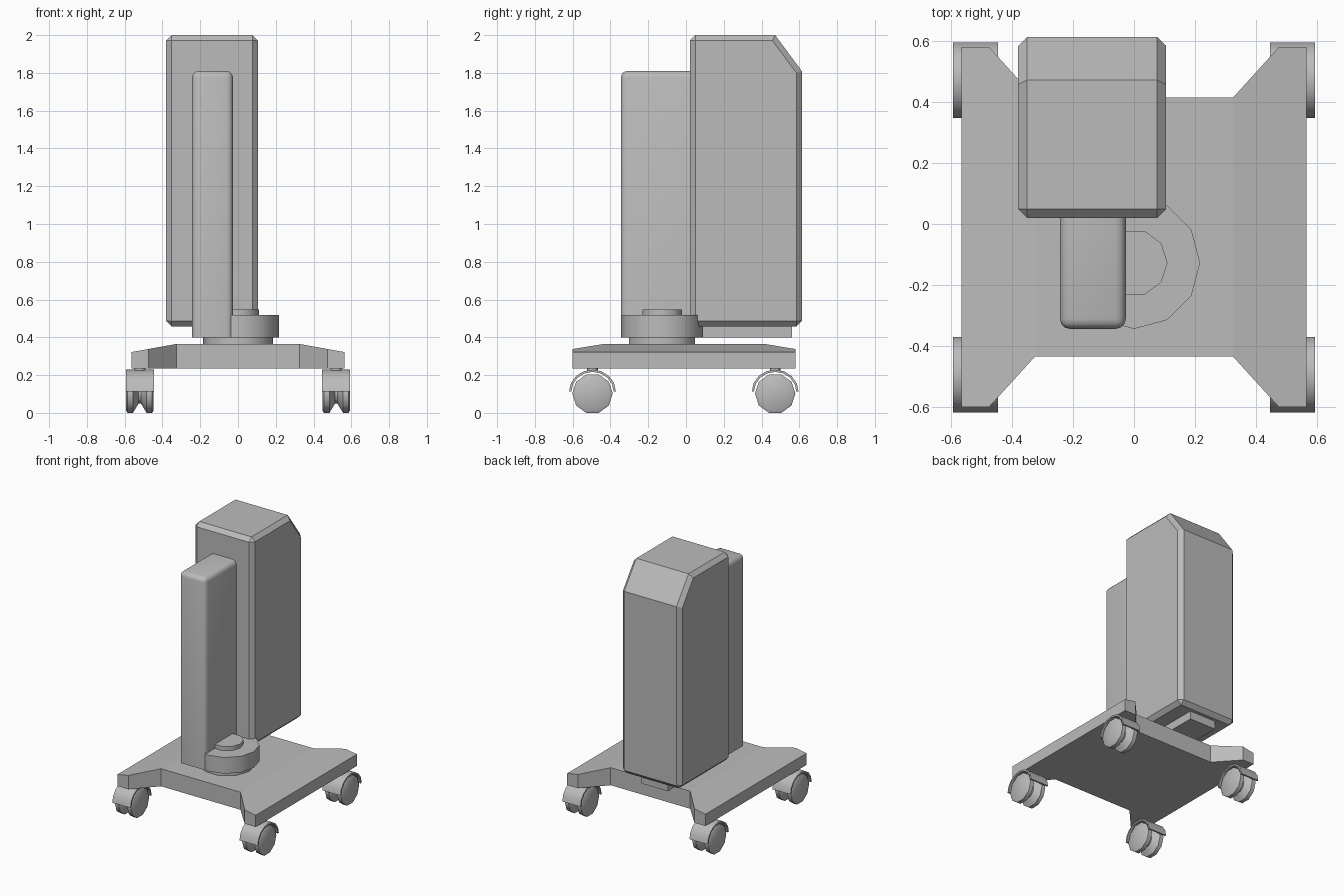
import bpy, bmesh, math
from mathutils import Matrix, Vector

if "Cube" in bpy.data.objects:
    bpy.data.objects.remove(bpy.data.objects["Cube"], do_unlink=True)

GREY = (0.5, 0.5, 0.5, 1)
mat = bpy.data.materials.new("plain grey")
mat.use_nodes = True
mat.diffuse_color = GREY
mat.node_tree.nodes["Principled BSDF"].inputs["Base Color"].default_value = GREY


def finish(name, bm, smooth=None):
    bmesh.ops.recalc_face_normals(bm, faces=bm.faces)
    mesh = bpy.data.meshes.new(name)
    bm.to_mesh(mesh)
    bm.free()
    mesh.materials.append(mat)
    ob = bpy.data.objects.new(name, mesh)
    bpy.context.collection.objects.link(ob)
    if smooth:
        bpy.ops.object.select_all(action='DESELECT')
        ob.select_set(True)
        bpy.context.view_layer.objects.active = ob
        bpy.ops.object.shade_smooth_by_angle(angle=math.radians(smooth))


def box_bm(lo, hi):
    bm = bmesh.new()
    lo, hi = Vector(lo), Vector(hi)
    at = Matrix.Translation((lo + hi) / 2) @ Matrix.Diagonal(hi - lo).to_4x4()
    bmesh.ops.create_cube(bm, size=1, matrix=at)
    return bm


def cylinder(name, sides, r, x, y, z0, z1):
    bm = bmesh.new()
    at = Matrix.Translation((x, y, (z0 + z1) / 2))
    bmesh.ops.create_cone(bm, cap_ends=True, segments=sides, radius1=r, radius2=r,
                          depth=z1 - z0, matrix=at)
    # put a corner on the +x axis
    c = Vector((x, y, 0))
    first = max(bm.verts, key=lambda v: v.co.x).co - c
    bmesh.ops.rotate(bm, verts=bm.verts, cent=c,
                     matrix=Matrix.Rotation(-math.atan2(first.y, first.x), 3, 'Z'))
    finish(name, bm, 40)


# Base plate: cut-away front and back, top sloping down at both sides
bm = bmesh.new()
right_side = [(0.325, -0.435), (0.475, -0.60), (0.565, -0.60),
              (0.565, 0.58), (0.475, 0.58), (0.325, 0.415)]
outline = right_side + [(-x, y) for x, y in reversed(right_side)]
low = [bm.verts.new((x, y, 0.235)) for x, y in outline]
top = [bm.verts.new((x, y, 0.365 - 0.18 * (abs(x) - 0.325))) for x, y in outline]
bm.faces.new(low)
bm.faces.new(top[:6])
bm.faces.new(top[6:])
bm.faces.new((top[0], top[5], top[6], top[11]))
for i in range(len(low)):
    j = (i + 1) % len(low)
    bm.faces.new((low[i], low[j], top[j], top[i]))
finish("base_plate", bm)

# Tower cabinet: side profile with a sloped back top, chamfered edges
bm = bmesh.new()
profile = [(0.02, 0.458), (0.613, 0.458), (0.613, 1.81), (0.472, 2.0), (0.02, 2.0)]
face = bm.faces.new([bm.verts.new((-0.38, y, z)) for y, z in profile])
ext = bmesh.ops.extrude_face_region(bm, geom=[face])
for v in [g for g in ext["geom"] if isinstance(g, bmesh.types.BMVert)]:
    v.co.x = 0.105
bmesh.ops.recalc_face_normals(bm, faces=bm.faces)
edges = [e for e in bm.edges
         if not (abs(e.verts[0].co.x - e.verts[1].co.x) > 0.1
                 and e.verts[0].co.z > 1 and e.verts[0].co.y > 0.3)]
bmesh.ops.bevel(bm, geom=edges, offset=0.029, segments=1, affect='EDGES')
finish("tower_cabinet", bm)

# Column in front of the tower, rounded on its front and top edges
X0, X1 = -0.243, -0.027
bm = box_bm((X0, -0.344, 0.398), (X1, 0.07, 1.81))
edges = []
for e in bm.edges:
    a, b = e.verts[0].co, e.verts[1].co
    upright_front = abs(a.z - b.z) > 0.1 and a.y < 0
    top_rim = a.z > 1 and b.z > 1 and min(a.y, b.y) < 0
    if upright_front or top_rim:
        edges.append(e)
bmesh.ops.bevel(bm, geom=edges, offset=0.033, segments=3, profile=0.5, affect='EDGES')
finish("front_column", bm, 40)

# Foot carrying the tower
finish("tower_foot", box_bm((X0, 0.0, 0.398), (X1, 0.56, 0.475)))

# Swivel joint
HUB_Y = -0.127
cylinder("swivel_plate", 10, 0.185, 0, HUB_Y, 0.36, 0.402)
cylinder("swivel_knuckle", 12, 0.217, 0, HUB_Y, 0.398, 0.517)
cylinder("swivel_pin", 10, 0.11, 0, HUB_Y, 0.40, 0.547)


# Casters: twin wheel with a tapered middle gap, under a curved hood
def wheel(name, x, y, r=0.107, half=0.073):
    bm = bmesh.new()
    shape = [(half, 0.094), (half - 0.008, r), (0.036, r), (0.006, 0.055)]
    shape += [(-a, b) for a, b in reversed(shape)]
    rings = []
    for off, rad in shape:
        ring = []
        for k in range(10):
            t = math.tau * (k + 0.5) / 10 - math.pi / 2
            ring.append(bm.verts.new((x + off, y + rad * math.cos(t),
                                      0.102 + rad * math.sin(t))))
        rings.append(ring)
    for a, b in zip(rings, rings[1:]):
        for k in range(10):
            j = (k + 1) % 10
            bm.faces.new((a[k], a[j], b[j], b[k]))
    bm.faces.new(rings[0])
    bm.faces.new(rings[-1])
    finish(name, bm, 40)


def hood(name, x, y, half=0.074):
    bm = bmesh.new()
    rows = []
    for k in range(9):
        t = math.pi * k / 8
        c, s = math.cos(t), math.sin(t)
        rows.append([bm.verts.new((x + dx, y + r * c, 0.112 + (r - 0.007) * s))
                     for dx, r in ((-half, 0.112), (half, 0.112),
                                   (half, 0.124), (-half, 0.124))])
    for a, b in zip(rows, rows[1:]):
        for k in range(4):
            j = (k + 1) % 4
            bm.faces.new((a[k], a[j], b[j], b[k]))
    bm.faces.new(rows[0])
    bm.faces.new(rows[-1])
    finish(name, bm, 40)


for side, x in (("left", 0.52), ("right", -0.52)):
    for end, y in (("front", -0.495), ("back", 0.472)):
        tag = f"{end}_{side}"
        wheel(f"{tag}_wheel", x, y)
        hood(f"{tag}_wheel_hood", x, y)
        cylinder(f"{tag}_caster_stem", 10, 0.03, x, y, 0.222, 0.24)
